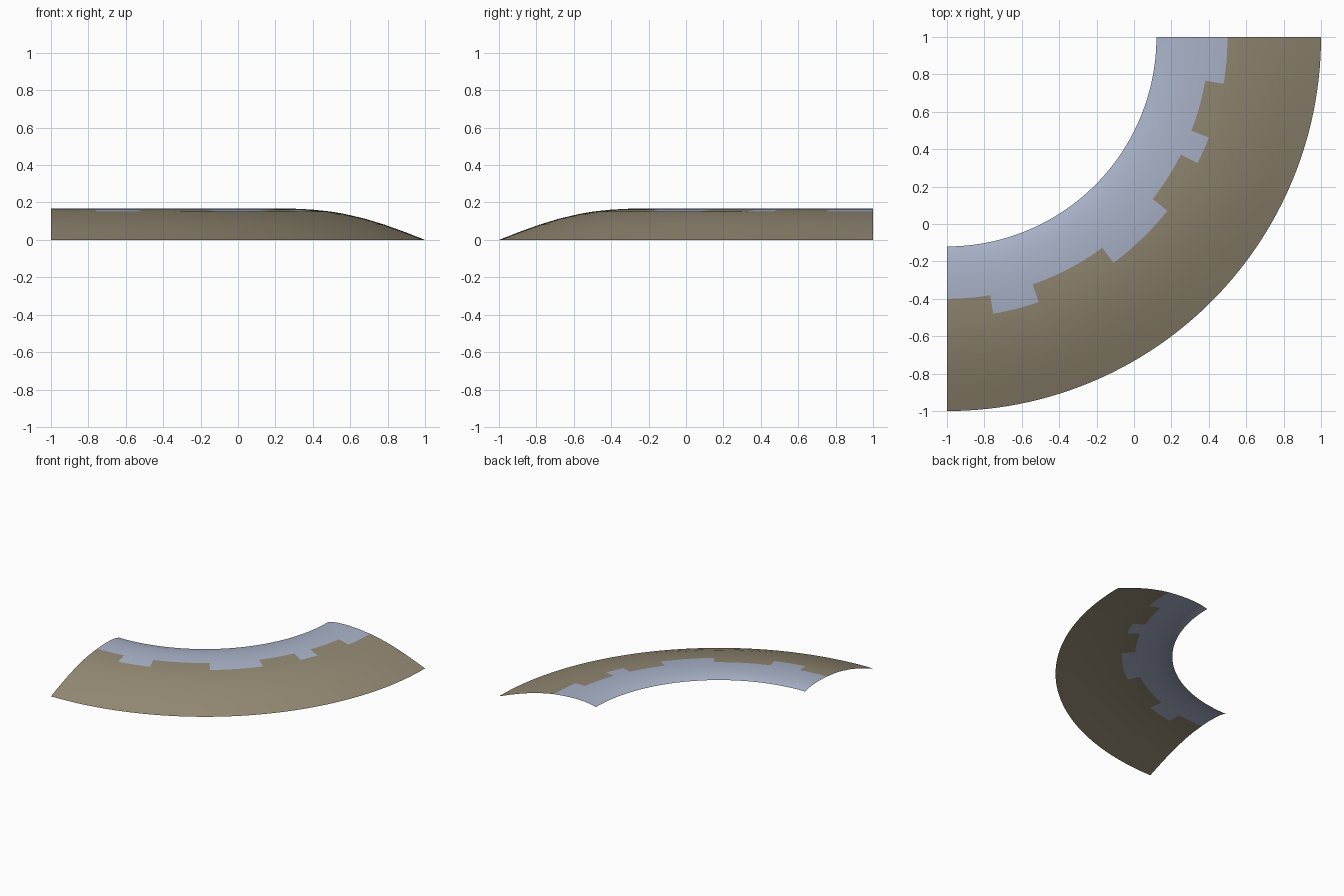
import bpy, bmesh, math

if "Cube" in bpy.data.objects:
    bpy.data.objects.remove(bpy.data.objects["Cube"])

CX, CY = -1.0, 1.0      # centre of the quarter turn

# cross-section: (radius, height), from inner lip to outer edge
PROFILE = [(1.12, .146), (1.145, .153), (1.18, .160), (1.22, .1645), (1.3, .167),
           (1.4, .162), (1.5, .151), (1.57, .139), (1.68, .113), (1.785, .081),
           (1.89, .043), (2.0, 0.0)]

# angles (degrees) where the ragged colour border steps between radius 1.4 and 1.5
STEPS = [0, 9.5, 19.1, 36.4, 51.75, 63.3, 69.0, 80.4, 90]


def material(name, rgb):
    m = bpy.data.materials.new(name)
    m.diffuse_color = (*rgb, 1)
    m.use_nodes = True
    m.node_tree.nodes["Principled BSDF"].inputs["Base Color"].default_value = m.diffuse_color
    return m


stone = material("pale blue stone", (.402, .456, .591))
earth = material("brown earth", (.296, .254, .174))

# angular divisions, each remembering whether its border is the wide one
angles, wide = [0.0], []
for i, (a, b) in enumerate(zip(STEPS, STEPS[1:])):
    n = max(2, round((b - a) / 1.5))
    for k in range(1, n + 1):
        angles.append(a + (b - a) * k / n)
        wide.append(i % 2 == 1)

# curved bank: sweep the profile around the quarter turn
bm = bmesh.new()
rows = []
for deg in angles:
    t = math.radians(deg)
    rows.append([bm.verts.new((CX + r * math.sin(t), CY - r * math.cos(t), z))
                 for r, z in PROFILE])
for i, w in enumerate(wide):
    border = 1.5 if w else 1.4
    for j in range(len(PROFILE) - 1):
        f = bm.faces.new((rows[i][j], rows[i][j + 1], rows[i + 1][j + 1], rows[i + 1][j]))
        f.smooth = True
        f.normal_update()
        if f.normal.z < 0:
            f.normal_flip()
        # inside the border is stone, outside is earth
        f.material_index = 0 if PROFILE[j + 1][0] <= border + .001 else 1

me = bpy.data.meshes.new("curved_bank")
bm.to_mesh(me)
bm.free()
me.materials.append(stone)
me.materials.append(earth)
ob = bpy.data.objects.new("curved_bank", me)
bpy.context.collection.objects.link(ob)
